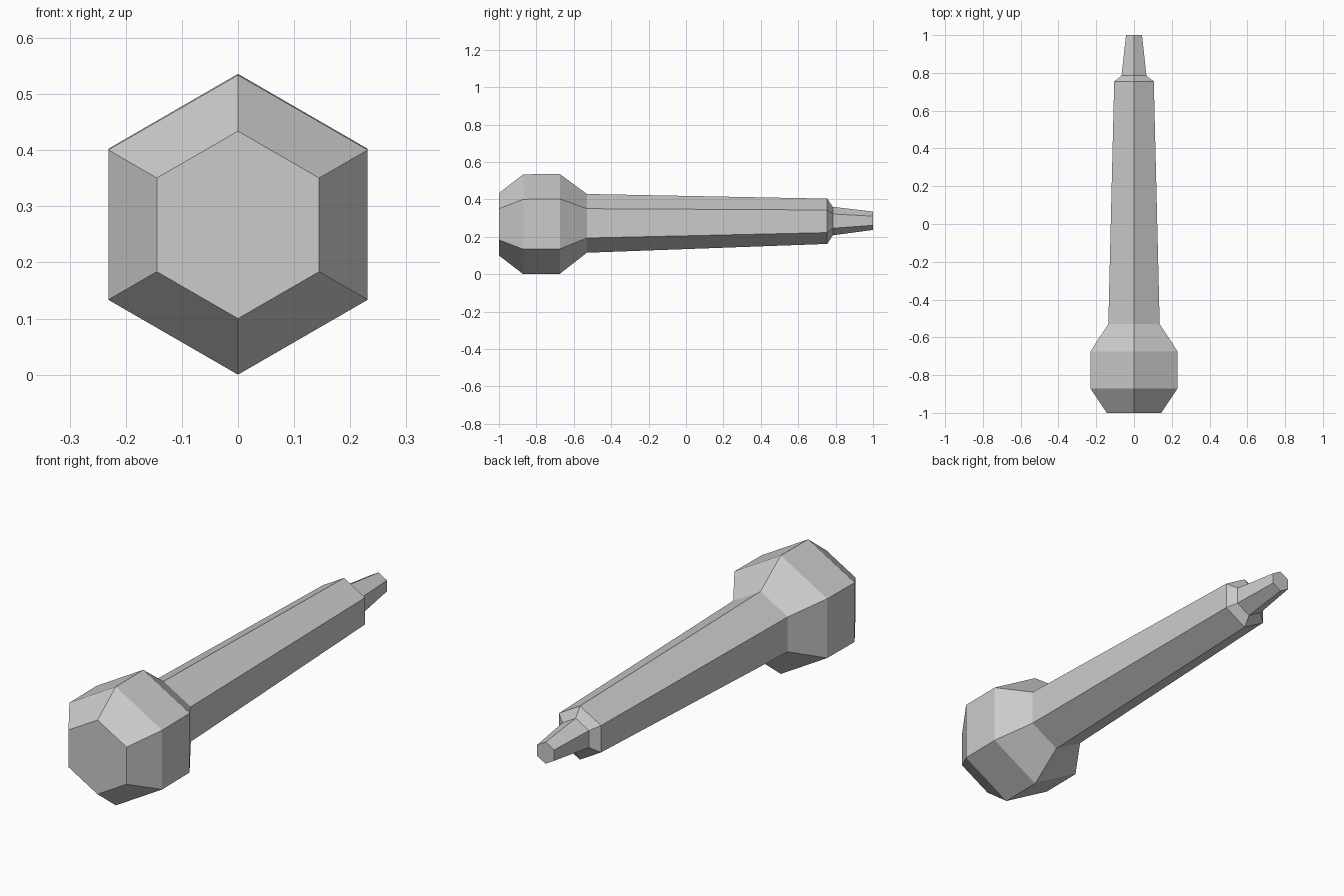
import bpy
import bmesh
from math import sin, cos, pi

cube = bpy.data.objects.get("Cube")
if cube:
    bpy.data.objects.remove(cube, do_unlink=True)

SIDES = 6

grey = bpy.data.materials.new("plain_grey")
grey.use_nodes = True
colour = (0.6, 0.6, 0.6, 1)
grey.diffuse_color = colour
grey.node_tree.nodes["Principled BSDF"].inputs["Base Color"].default_value = colour


def hex_loft(name, rings):
    """Closed six-sided loft along y; each ring is (y, radius, centre height)."""
    bm = bmesh.new()
    loops = []
    for y, r, z in rings:
        angles = [2 * pi * i / SIDES for i in range(SIDES)]
        loops.append([bm.verts.new((r * sin(a), y, z + r * cos(a))) for a in angles])
    for a, b in zip(loops, loops[1:]):
        for i in range(SIDES):
            j = (i + 1) % SIDES
            bm.faces.new((a[i], a[j], b[j], b[i]))
    bm.faces.new(loops[0])
    bm.faces.new(loops[-1])
    bmesh.ops.recalc_face_normals(bm, faces=bm.faces)
    mesh = bpy.data.meshes.new(name)
    bm.to_mesh(mesh)
    bm.free()
    mesh.materials.append(grey)
    obj = bpy.data.objects.new(name, mesh)
    bpy.context.collection.objects.link(obj)
    return obj


# Bulbous head, tapering handle, and narrow tip as one continuous solid
hex_loft("hexagonal_club", [
    (-1.0, 0.167, 0.267),     # flat head face
    (-0.87, 0.267, 0.267),    # widest band
    (-0.675, 0.267, 0.269),
    (-0.53, 0.157, 0.272),    # neck
    (0.755, 0.121, 0.283),    # handle end
    (0.785, 0.076, 0.284),    # shoulder
    (1.0, 0.049, 0.286),      # tip
])
